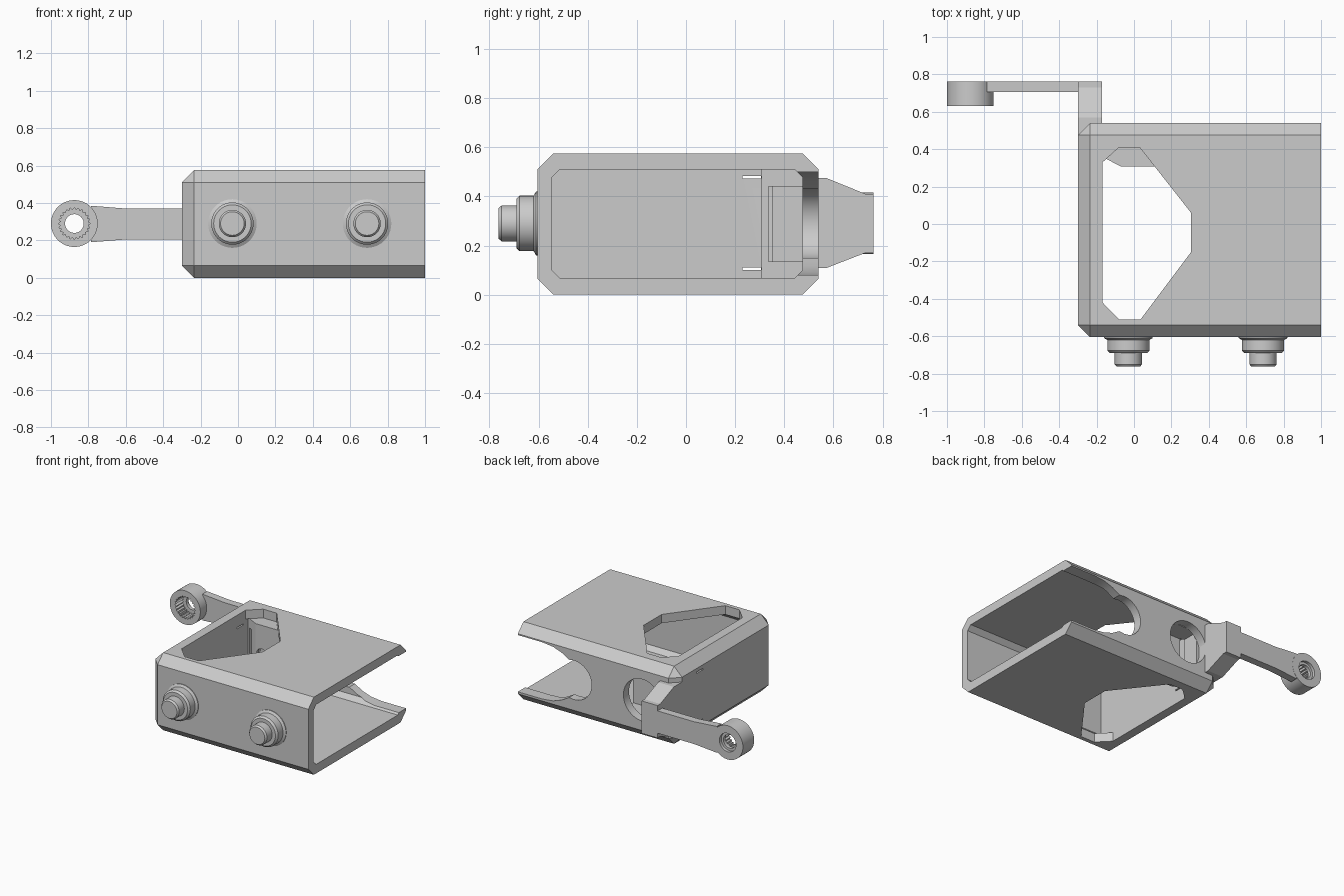
import bpy, bmesh
from math import sin, cos, pi, radians
from mathutils import Vector

if "Cube" in bpy.data.objects:
    bpy.data.objects.remove(bpy.data.objects["Cube"], do_unlink=True)

grey = bpy.data.materials.new("plain grey")
grey.use_nodes = True
grey.diffuse_color = (0.6, 0.6, 0.6, 1)
grey.node_tree.nodes["Principled BSDF"].inputs["Base Color"].default_value = (0.6, 0.6, 0.6, 1)

MID = 0.29  # height of the pins, openings and arm


def add(name, bm):
    bmesh.ops.recalc_face_normals(bm, faces=bm.faces)
    mesh = bpy.data.meshes.new(name)
    bm.to_mesh(mesh)
    bm.free()
    mesh.materials.append(grey)
    ob = bpy.data.objects.new(name, mesh)
    bpy.context.scene.collection.objects.link(ob)
    return ob


def prism(name, points, axis, start, end):
    """Extrude a 2D outline along one axis."""
    place = {"x": lambda p, t: (t, p[0], p[1]),
             "y": lambda p, t: (p[0], t, p[1]),
             "z": lambda p, t: (p[0], p[1], t)}[axis]
    bm = bmesh.new()
    face = bm.faces.new([bm.verts.new(place(p, start)) for p in points])
    new = bmesh.ops.extrude_face_region(bm, geom=[face])["geom"]
    step = Vector(place((0, 0), end - start))
    bmesh.ops.translate(bm, vec=step, verts=[v for v in new if isinstance(v, bmesh.types.BMVert)])
    return add(name, bm)


def circle(x, z, r, n=48, inner=None):
    radii = (r, inner or r)
    return [(x + radii[i % 2] * cos(2 * pi * i / n), z + radii[i % 2] * sin(2 * pi * i / n))
            for i in range(n)]


def rect(a0, b0, a1, b1):
    return [(a0, b0), (a1, b0), (a1, b1), (a0, b1)]


def activate(ob):
    bpy.ops.object.select_all(action="DESELECT")
    ob.select_set(True)
    bpy.context.view_layer.objects.active = ob


def cut(ob, *cutters):
    activate(ob)
    for c in cutters:
        mod = ob.modifiers.new("cut", "BOOLEAN")
        mod.operation, mod.solver, mod.object = "DIFFERENCE", "EXACT", c
        bpy.ops.object.modifier_apply(modifier=mod.name)
        bpy.data.objects.remove(c, do_unlink=True)


def smooth(ob):
    activate(ob)
    bpy.ops.object.shade_smooth_by_angle(angle=radians(25))


# Sleeve: chamfered on every edge except the open end
bm = bmesh.new()
bmesh.ops.create_cube(bm, size=1)
bmesh.ops.scale(bm, vec=(1.3, 1.145, 0.575), verts=bm.verts)
bmesh.ops.translate(bm, vec=(0.35, -0.0325, 0.2875), verts=bm.verts)
edges = [e for e in bm.edges if min(v.co.x for v in e.verts) < 0.5]
bmesh.ops.bevel(bm, geom=edges, offset=0.065, segments=1, affect="EDGES")
sleeve = add("sleeve", bm)

# Cavity with small inner chamfers
y0, y1, z0, z1, c = -0.545, 0.475, 0.067, 0.51, 0.033
cavity = prism("cavity_cutter", [(y0 + c, z0), (y1 - c, z0), (y1, z0 + c), (y1, z1 - c),
                                 (y1 - c, z1), (y0 + c, z1), (y0, z1 - c), (y0, z0 + c)],
               "x", -0.17, 1.2)

# Window through the top and bottom plates
window = prism("window_cutter", [(-0.168, -0.42), (-0.08, -0.51), (0.035, -0.51), (0.305, -0.15),
                                 (0.305, 0.06), (0.03, 0.41), (-0.08, 0.41), (-0.168, 0.33)],
               "z", -0.2, 0.8)

# Round port and open-ended mouth in the back wall
port = prism("port_cutter", circle(-0.02, MID, 0.155), "y", 0.45, 0.7)
upper = [(1.1, 0.21), (0.8, 0.21), (0.71, 0.2), (0.64, 0.175), (0.58, 0.14)]
lobe = [(0.54 - 0.145 * sin(a), 0.145 * cos(a)) for a in [pi * i / 16 for i in range(17)]]
outline = upper + lobe + [(x, -h) for x, h in reversed(upper)]
mouth = prism("mouth_cutter", [(x, MID + h) for x, h in outline], "y", 0.45, 0.7)

# Thin slits in the closed end
slits = [prism("slit_cutter", rect(0.23, z, 0.305, z + 0.01), "x", -0.5, -0.1)
         for z in (0.1, 0.473)]
cut(sleeve, cavity, window, port, mouth, *slits)
smooth(sleeve)

# Inner pocket block behind the port
block = prism("pocket_block", [(-0.17, 0.36), (-0.07, 0.307), (0.2, 0.307), (0.2, 0.475), (-0.17, 0.475)],
              "z", 0.067, 0.51)
cut(block,
    prism("pocket_cutter", rect(0.335, 0.135, 0.6, 0.44), "x", -0.15, 0.4),
    prism("screw_cutter", circle(-0.02, MID, 0.045, 24), "y", 0.2, 0.4))
smooth(block)

# Stepped pins on the front, turned from one profile
profile = [(0, -0.59), (0.13, -0.59), (0.13, -0.61), (0.113, -0.62), (0.113, -0.677),
           (0.1, -0.69), (0.073, -0.69), (0.073, -0.75), (0.063, -0.762), (0, -0.762)]
for side, x in (("right", -0.03), ("left", 0.69)):
    bm = bmesh.new()
    verts = [bm.verts.new((x + r, y, MID)) for r, y in profile]
    chain = [bm.edges.new(pair) for pair in zip(verts, verts[1:])]
    bmesh.ops.spin(bm, geom=verts + chain, cent=(x, 0, MID), axis=(0, 1, 0),
                   angle=2 * pi, steps=40)
    bmesh.ops.remove_doubles(bm, verts=bm.verts, dist=0.0005)
    smooth(add(side + "_pin", bm))

# Tapered bracket carrying the arm
prism("arm_bracket", [(0.475, 0.108), (0.57, 0.108), (0.73, 0.17), (0.762, 0.17),
                      (0.762, 0.41), (0.73, 0.41), (0.57, 0.475), (0.475, 0.475)],
      "x", -0.3, -0.17)

# Flat arm, flaring toward the ring
prism("arm", [(-0.29, 0.205), (-0.29, 0.37), (-0.6, 0.37), (-0.785, 0.385),
              (-0.785, 0.19), (-0.6, 0.205)], "y", 0.705, 0.761)

# Ring with a toothed socket and a through hole
RX = -0.875
ring = prism("arm_ring", circle(RX, MID, 0.125, 64), "y", 0.63, 0.762)
cut(ring,
    prism("hole_cutter", circle(RX, MID, 0.05), "y", 0.5, 0.9),
    prism("tooth_cutter", circle(RX, MID, 0.085, 48, 0.073), "y", 0.5, 0.715),
    prism("rear_cutter", circle(RX, MID, 0.068), "y", 0.74, 0.9))
smooth(ring)
